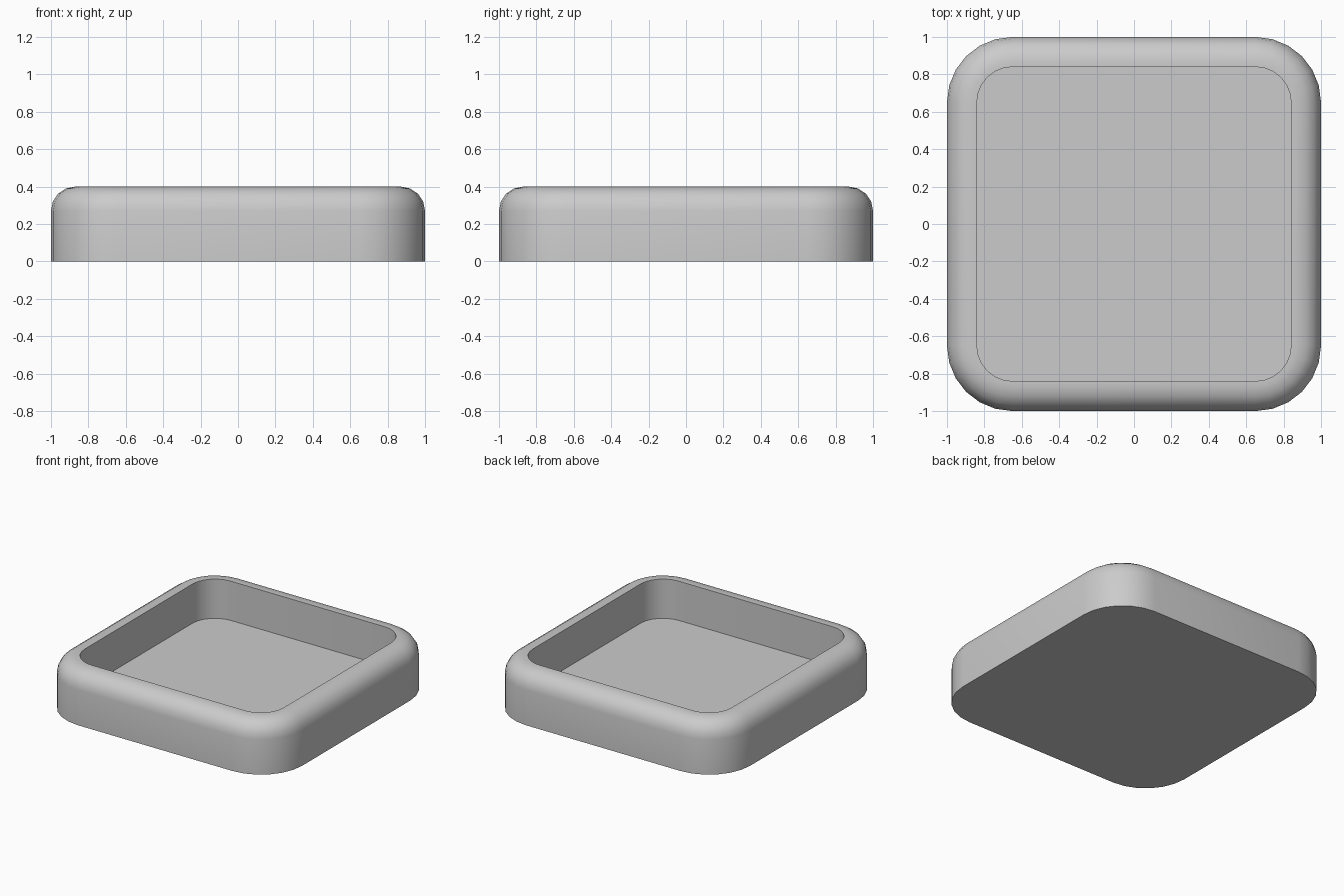
import bpy, bmesh
from math import sin, cos, pi, radians

if "Cube" in bpy.data.objects:
    bpy.data.objects.remove(bpy.data.objects["Cube"])

SEGS = 6          # sides per plan corner
OUTER_R = 0.35    # plan corner radius
FILLET = 0.13     # rounding of the upper outer edge
FILLET_SEGS = 4
WALL = 0.16
HEIGHT = 0.40
FLOOR = 0.10

bm = bmesh.new()

def ring(inset, z):
    """Rounded square, offset inwards by inset, at height z."""
    c, r = 1 - OUTER_R, OUTER_R - inset
    verts = []
    for q, (sx, sy) in enumerate(((1, 1), (-1, 1), (-1, -1), (1, -1))):
        for i in range(SEGS + 1):
            a = (q + i / SEGS) * pi / 2
            verts.append(bm.verts.new((sx * c + r * cos(a), sy * c + r * sin(a), z)))
    return verts

# Wall section: outside, rounded rim, then down the inside to the floor
section = [(0, 0)]
for i in range(FILLET_SEGS + 1):
    a = i / FILLET_SEGS * pi / 2
    section.append((FILLET * (1 - cos(a)), HEIGHT - FILLET * (1 - sin(a))))
section += [(WALL, HEIGHT), (WALL, FLOOR)]

rings = [ring(d, z) for d, z in section]
for lo, hi in zip(rings, rings[1:]):
    n = len(lo)
    for i in range(n):
        j = (i + 1) % n
        bm.faces.new((lo[i], lo[j], hi[j], hi[i]))

# Underside and tray floor
bm.faces.new(rings[0][::-1])
bm.faces.new(rings[-1])
bmesh.ops.recalc_face_normals(bm, faces=bm.faces)

mesh = bpy.data.meshes.new("tray")
bm.to_mesh(mesh)
bm.free()
tray = bpy.data.objects.new("tray", mesh)
bpy.context.collection.objects.link(tray)
bpy.context.view_layer.objects.active = tray
tray.select_set(True)
bpy.ops.object.shade_smooth_by_angle(angle=radians(35))
